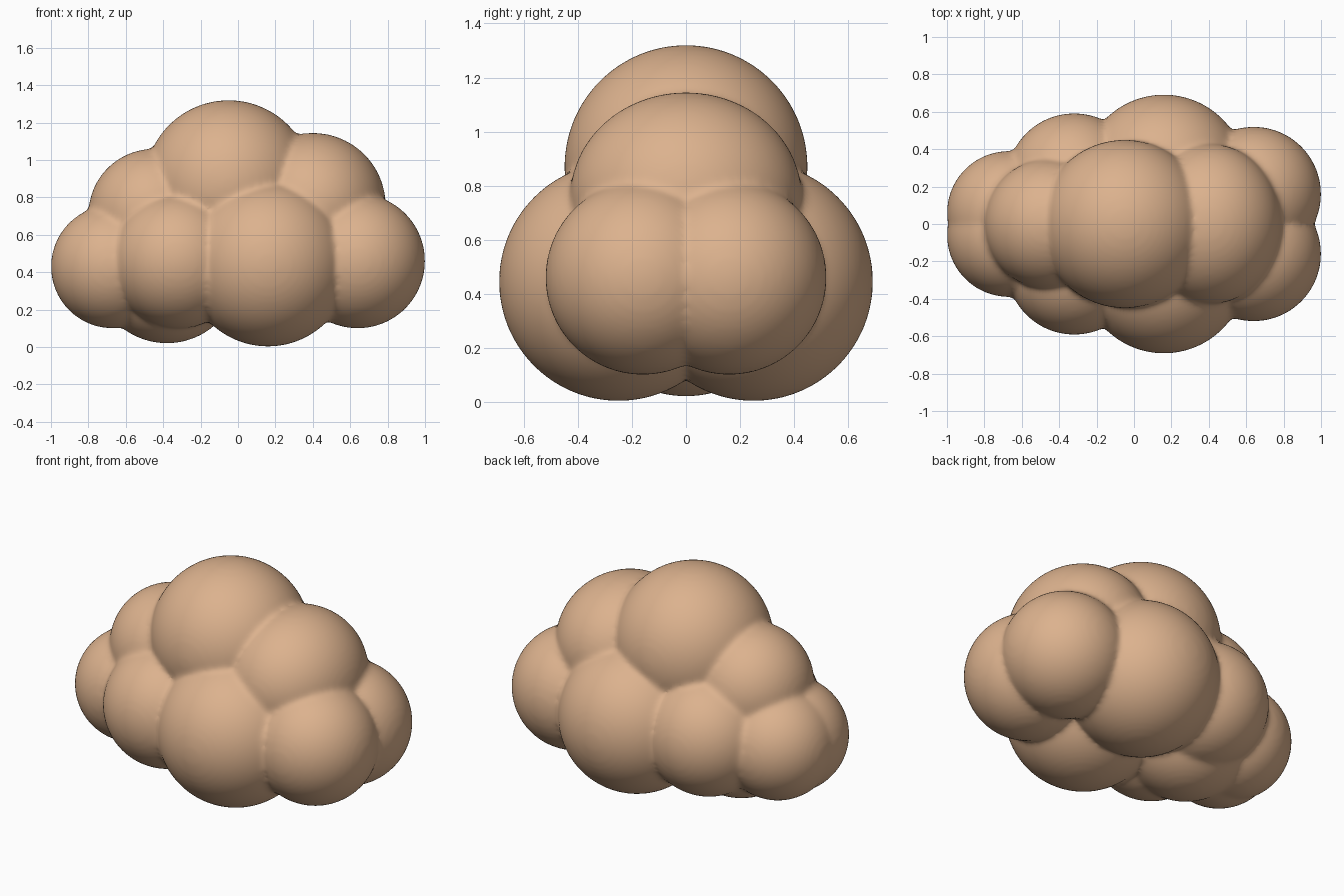
import bpy, bmesh
from mathutils import Matrix

if "Cube" in bpy.data.objects:
    bpy.data.objects.remove(bpy.data.objects["Cube"])

# Puffs: centre (x, y, z), radius, y stretch; y > 0 is mirrored to the other side
puffs = [
    ((-0.05, 0.00, 0.87), 0.45, 1.0),    # crown
    ((0.40, 0.00, 0.755), 0.39, 1.1),    # upper right
    ((-0.45, 0.00, 0.71), 0.35, 1.0),    # upper left
    ((-0.67, 0.06, 0.43), 0.33, 1.0),    # left end
    ((0.64, 0.16, 0.46), 0.36, 1.0),     # right end pair
    ((0.16, 0.25, 0.445), 0.442, 1.0),   # large middle pair
    ((-0.32, 0.23, 0.46), 0.362, 1.0),   # small middle pair
    ((-0.38, 0.00, 0.41), 0.39, 1.0),    # underside
]

bm = bmesh.new()
for (x, y, z), r, sy in puffs:
    for side in ((1, -1) if y else (1,)):
        m = Matrix.Translation((x, y * side, z)) @ Matrix.Diagonal((1, sy, 1, 1))
        bmesh.ops.create_icosphere(bm, subdivisions=5, radius=r, matrix=m)
for f in bm.faces:
    f.smooth = True
mesh = bpy.data.meshes.new("cloud")
bm.to_mesh(mesh)
bm.free()
cloud = bpy.data.objects.new("cloud", mesh)
bpy.context.collection.objects.link(cloud)

# Fuse the puffs into one skin and soften the creases
remesh = cloud.modifiers.new("fuse", 'REMESH')
remesh.mode = 'VOXEL'
remesh.voxel_size = 0.016
remesh.use_smooth_shade = True
soften = cloud.modifiers.new("soften", 'SMOOTH')
soften.factor = 0.5
soften.iterations = 10

tan = bpy.data.materials.new("warm tan")
tan.diffuse_color = (0.716, 0.445, 0.270, 1)
tan.use_nodes = True
tan.node_tree.nodes["Principled BSDF"].inputs["Base Color"].default_value = tan.diffuse_color
mesh.materials.append(tan)
